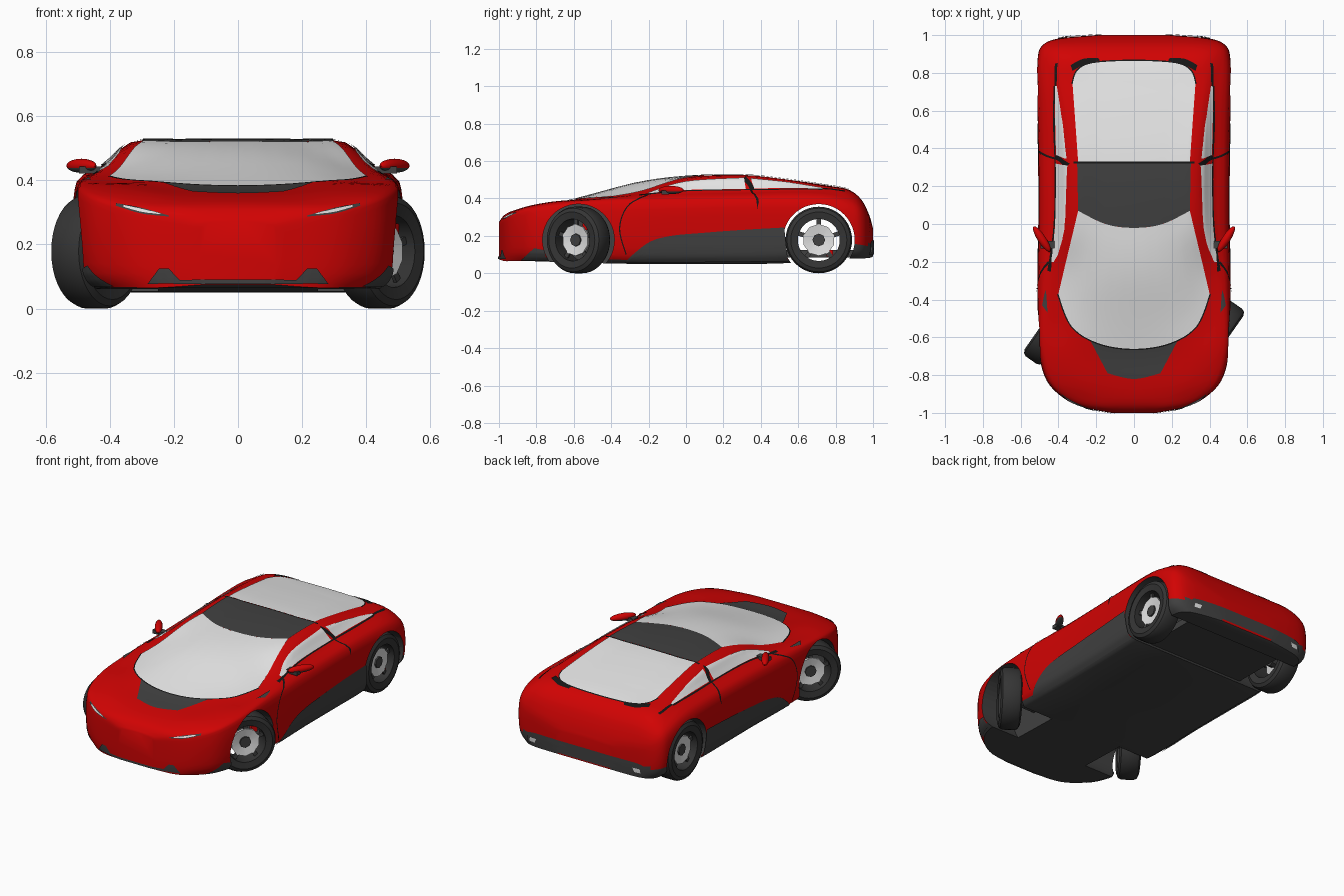
import bpy, bmesh, math
from mathutils import Vector, Matrix
from mathutils.bvhtree import BVHTree

cube = bpy.data.objects.get("Cube")
if cube:
    bpy.data.objects.remove(cube, do_unlink=True)


def material(name, r, g, b):
    m = bpy.data.materials.new(name)
    m.use_nodes = True
    m.diffuse_color = (r, g, b, 1)
    m.node_tree.nodes["Principled BSDF"].inputs["Base Color"].default_value = (r, g, b, 1)
    return m


red = material("red paint", 0.64, 0.001, 0.001)
glass = material("pale glass", 0.9, 0.9, 0.9)
dark = material("dark trim", 0.052, 0.052, 0.052)
black = material("black gap", 0.008, 0.008, 0.008)
rubber = material("tyre rubber", 0.035, 0.035, 0.035)
alloy = material("alloy", 0.75, 0.75, 0.75)


def finish(name, bm, *mats, angle=35, recalc=True):
    """Turn a bmesh into a smooth-shaded object."""
    if recalc:
        bmesh.ops.recalc_face_normals(bm, faces=bm.faces)
    mesh = bpy.data.meshes.new(name)
    bm.to_mesh(mesh)
    bm.free()
    for m in mats:
        mesh.materials.append(m)
    ob = bpy.data.objects.new(name, mesh)
    bpy.context.collection.objects.link(ob)
    smooth(ob, angle)
    return ob


def smooth(ob, angle=35):
    bpy.ops.object.select_all(action="DESELECT")
    ob.select_set(True)
    bpy.context.view_layer.objects.active = ob
    bpy.ops.object.shade_smooth_by_angle(angle=math.radians(angle))


def curve_at(pts, t):
    """Point at t in 0..1 on a smooth curve through pts."""
    pts = [Vector(p) for p in pts]
    last = len(pts) - 1
    i = min(int(t * last), last - 1)
    f = t * last - i
    a, b, c, d = pts[max(i - 1, 0)], pts[i], pts[i + 1], pts[min(i + 2, last)]
    return b + (c - a) * (f / 2) + (a * 2 - b * 5 + c * 4 - d) * (f * f / 2) \
        + (b * 3 - a - c * 3 + d) * (f ** 3 / 2)


def sample(pts, n):
    return [curve_at(pts, i / n) for i in range(n + 1)]


def grid_faces(bm, rows):
    rows = [[bm.verts.new(p) for p in row] for row in rows]
    for r, s in zip(rows, rows[1:]):
        for j in range(len(r) - 1):
            bm.faces.new((r[j], r[j + 1], s[j + 1], s[j]))
    return rows


# Body shell: y, half width, floor, flank top, shoulder x/z, rail x/z, crown
stations = [
    (-1, .12, .075, .235, .11, .26, .08, .27, .274),
    (-.97, .27, .065, .26, .25, .297, .18, .31, .312),
    (-.92, .375, .065, .29, .35, .323, .25, .334, .336),
    (-.83, .462, .065, .32, .43, .352, .31, .363, .355),
    (-.68, .505, .06, .345, .47, .377, .37, .387, .375),
    (-.5, .512, .055, .362, .477, .393, .39, .396, .42),
    (-.25, .51, .05, .375, .455, .413, .37, .432, .485),
    (0, .503, .05, .386, .42, .437, .34, .502, .517),
    (.3, .503, .05, .395, .415, .442, .335, .518, .525),
    (.55, .508, .055, .396, .42, .447, .35, .495, .5),
    (.75, .512, .08, .39, .43, .438, .365, .465, .47),
    (.87, .51, .08, .355, .45, .408, .36, .443, .447),
    (.94, .49, .08, .305, .45, .355, .36, .388, .39),
    (.98, .41, .082, .245, .38, .285, .31, .305, .31),
    (1, .2, .09, .19, .18, .22, .15, .235, .24),
]
bm = bmesh.new()
sections = []
for y, w, zb, zm, xs, zs, xr, zr, zt in sample(stations, 56):
    half = [(.89 * w, y, zb), (.975 * w, y, zb + .045), (w, y, zb + .6 * (zm - zb)),
            (.985 * w, y, zm), (xs, y, zs), (xr, y, zr),
            (.55 * xr, y, zr + .75 * (zt - zr))]
    other = [(-x, y, z) for x, y, z in reversed(half)]
    sections.append(sample(half + [(0, y, zt)] + other, 42))
rows = grid_faces(bm, sections)
for r, s in zip(rows, rows[1:]):
    bm.faces.new((r[-1], r[0], s[0], s[-1]))
bm.faces.new(rows[0])
bm.faces.new(rows[-1])
bmesh.ops.recalc_face_normals(bm, faces=bm.faces)
for f in bm.faces:
    c = f.calc_center_median()
    if f.normal.z < -.7 or (c.y > .88 and c.z < .155):
        f.material_index = 1
shell = BVHTree.FromBMesh(bm)
body = finish("body", bm, red, dark)

# Wheel arches
FRONT, REAR, HUB = -.575, .71, .178


def cut_arch(x, y, length):
    bpy.ops.mesh.primitive_cylinder_add(vertices=48, radius=.192, depth=length,
                                        location=(x, y, HUB), rotation=(0, math.pi / 2, 0))
    cutter = bpy.context.object
    cutter.hide_render = True
    cutter.data.materials.append(dark)
    bpy.context.view_layer.objects.active = body
    mod = body.modifiers.new("arch", "BOOLEAN")
    mod.operation, mod.solver, mod.object = "DIFFERENCE", "EXACT", cutter
    mod.material_mode = "TRANSFER"
    bpy.ops.object.modifier_apply(modifier=mod.name)
    bpy.data.objects.remove(cutter, do_unlink=True)


for s in (1, -1):
    cut_arch(s * .5, FRONT, .5)
cut_arch(0, REAR, 1.4)
smooth(body)

# Thin panels laid onto the shell between two edge curves
VIEWS = {
    "top": (lambda a, b: Vector((a, b, 2)), Vector((0, 0, -1))),
    "front": (lambda a, b: Vector((a, -2, b)), Vector((0, 1, 0))),
    "back": (lambda a, b: Vector((a, 2, b)), Vector((0, -1, 0))),
    "left": (lambda a, b: Vector((2, a, b)), Vector((-1, 0, 0))),
    "right": (lambda a, b: Vector((-2, a, b)), Vector((1, 0, 0))),
}


def panel(name, view, edge_a, edge_b, mat, lift=.005, n=24, m=10):
    start, d = VIEWS[view]
    grid = []
    for p, q in zip(sample(edge_a, n), sample(edge_b, n)):
        row = []
        for j in range(m + 1):
            o = start(*p.lerp(q, j / m))
            hit, normal = shell.ray_cast(o, d)[:2]
            if hit is None:
                hit, normal = shell.find_nearest(o + d * 1.5)[:2]
            row.append(hit + normal * lift)
        grid.append(row)
    bm = bmesh.new()
    grid_faces(bm, grid)
    bm.normal_update()
    if sum(f.normal.dot(d) for f in bm.faces) > 0:
        bmesh.ops.reverse_faces(bm, faces=bm.faces)
    finish(name, bm, mat, angle=60, recalc=False)


def seam(name, view, pts, width=.006, lift=.004):
    a, b = [], []
    for i, p in enumerate(pts):
        t = Vector(pts[min(i + 1, len(pts) - 1)]) - Vector(pts[max(i - 1, 0)])
        side = Vector((-t.y, t.x)).normalized() * width / 2
        a.append(Vector(p) + side)
        b.append(Vector(p) - side)
    panel(name, view, a, b, black, lift, n=24, m=1)


cowl = [(-.4, -.37), (-.33, -.54), (-.19, -.63), (0, -.66), (.19, -.63), (.33, -.54), (.4, -.37)]
header = [(-.295, .07), (-.15, .0), (0, -.02), (.15, .0), (.295, .07)]
roof_back = [(-.3, .32), (.3, .32)]
tail = [(-.325, .74), (-.3, .81), (-.22, .85), (0, .862), (.22, .85), (.3, .81), (.325, .74)]
panel("windshield", "top", cowl, header, glass, n=36)
panel("roof_panel", "top", header, roof_back, dark)
panel("rear_window", "top", [(-.295, .33), (.295, .33)], tail, glass, n=36)
panel("hood_panel", "top", [(-.235, -.61), (0, -.66), (.235, -.61)],
      [(-.14, -.79), (0, -.82), (.14, -.79)], dark, lift=.003)
seam("cowl_gap", "top", cowl, .014)
seam("tail_gap", "top", tail, .014)
seam("roof_gap", "top", [(-.32, .325), (.32, .325)], .012)

for side, s in (("left", 1), ("right", -1)):
    # Side glass, pillar, door seams and sill
    panel(side + "_door_window", side, [(-.2, .423), (0, .442), (.32, .447)],
          [(-.2, .428), (0, .488), (.31, .508)], glass)
    panel(side + "_quarter_window", side, [(.365, .45), (.55, .452), (.73, .449)],
          [(.345, .505), (.55, .483), (.73, .454)], glass)
    seam(side + "_quarter_tip", side, [(.72, .45), (.78, .446), (.85, .436)])
    seam(side + "_pillar", side, [(.31, .508), (.34, .475), (.355, .445)], .024)
    seam(side + "_shoulder_gap", "top", [(s * .41, .345), (s * .46, .36), (s * .503, .385)], .01)
    seam(side + "_belt_gap", side, [(-.25, .415), (0, .438), (.35, .444), (.6, .447), (.73, .446)])
    seam(side + "_door_gap", side, [(-.32, .1), (-.355, .24), (-.31, .36), (-.2, .418)])
    panel(side + "_fender_vent", "top", [(s * .457, -.47), (s * .465, -.35)],
          [(s * .485, -.43), (s * .473, -.37)], dark)
    panel(side + "_sill", side, [(-.33, .06), (0, .062), (.545, .068)],
          [(-.32, .07), (-.2, .165), (-.08, .2), (.1, .217), (.3, .232), (.525, .245)], dark)
    panel(side + "_bumper_corner", side, [(-.88, .072), (-.745, .072)],
          [(-.81, .135), (-.757, .125)], dark)
    # Nose and tail details
    panel(side + "_headlight_surround", "front", [(s * .215, .286), (s * .3, .296), (s * .38, .32)],
          [(s * .215, .289), (s * .3, .312), (s * .38, .327)], dark, .003)
    panel(side + "_headlight", "front", [(s * .24, .293), (s * .3, .3), (s * .355, .314)],
          [(s * .24, .295), (s * .3, .309), (s * .355, .32)], alloy)
    panel(side + "_nose_intake", "front", [(s * .17, .078), (s * .28, .078)],
          [(s * .215, .125), (s * .245, .125)], dark)
    panel(side + "_tail_vent", "top", [(s * .18, .863), (s * .26, .845), (s * .325, .81)],
          [(s * .19, .877), (s * .27, .872), (s * .335, .84)], black)
    panel(side + "_exhaust", "back", [(s * .34, .115), (s * .38, .115)],
          [(s * .33, .14), (s * .375, .14)], alloy, .008)
panel("nose_strip", "front", [(-.2, .077), (.2, .077)], [(-.2, .09), (.2, .09)], dark)
panel("rear_diffuser", "back", [(-.4, .1), (.4, .1)],
      [(-.4, .155), (-.3, .175), (.3, .175), (.4, .155)], dark)


# Wheels
def lathe(name, profile, mat, frame, sides=40):
    """Spin a closed (radius, x) profile round the x axis."""
    bm = bmesh.new()
    ring = [bm.verts.new((x, 0, r)) for r, x in profile]
    edges = [bm.edges.new((a, b)) for a, b in zip(ring, ring[1:] + ring[:1])]
    bmesh.ops.spin(bm, geom=ring + edges, axis=(1, 0, 0), cent=(0, 0, 0),
                   angle=math.tau, steps=sides, use_duplicate=False)
    bmesh.ops.remove_doubles(bm, verts=bm.verts, dist=.0001)
    ob = finish(name, bm, mat)
    ob.matrix_world = frame


def box(name, centre, size, mat, frame=Matrix()):
    bm = bmesh.new()
    bmesh.ops.create_cube(bm, size=1, matrix=Matrix.Translation(centre) @ Matrix.Diagonal((*size, 1)))
    finish(name, bm, mat).matrix_world = frame


tyre = [(.112, -.055), (.15, -.062), (.17, -.052), (.178, -.035),
        (.178, .035), (.17, .052), (.15, .062), (.112, .055)]
for end, y, steer in (("front", FRONT, -math.radians(35)), ("rear", REAR, 0)):
    for side, s in (("left", 1), ("right", -1)):
        name = f"{end}_{side}_"
        turn = steer + (0 if s > 0 else math.pi)
        frame = Matrix.Translation((s * .442, y, HUB)) @ Matrix.Rotation(turn, 4, "Z")
        lathe(name + "tyre", tyre, rubber, frame)
        lathe(name + "rim", [(.03, .02), (.085, .03), (.085, .015), (.03, .005)], alloy, frame, 10)
        lathe(name + "hub", [(.001, .03), (.034, .03), (.034, -.03), (.001, -.03)], dark, frame, 8)
        for k in range(5):
            spin = Matrix.Rotation(k * math.tau / 5, 4, "X")
            box(name + "spoke", (.02, 0, .098), (.012, .024, .034), dark, frame @ spin)
        box(name + "caliper", (.0, s * .058, .07 if end == "front" else -.07),
            (.04, .035, .035), red, frame)
    box(end + "_axle", (0, y, HUB), (.84, .03, .03), dark)
box("rear_floor", (0, .71, .105), (.66, .42, .04), dark)

# Door mirrors
for side, s in (("left", 1), ("right", -1)):
    bm = bmesh.new()
    bmesh.ops.create_uvsphere(bm, u_segments=20, v_segments=10, radius=1)
    for f in bm.faces:
        f.material_index = int(f.calc_center_median().z < -.3)
    bmesh.ops.scale(bm, vec=(.08, .022, .022), verts=bm.verts)
    mirror = finish(side + "_mirror", bm, red, dark)
    mirror.matrix_world = (Matrix.Translation((s * .488, -.08, .445))
                           @ Matrix.Rotation(s * math.radians(57), 4, "Z"))
    box(side + "_mirror_stalk", (s * .458, -.11, .432), (.075, .04, .022), dark)
